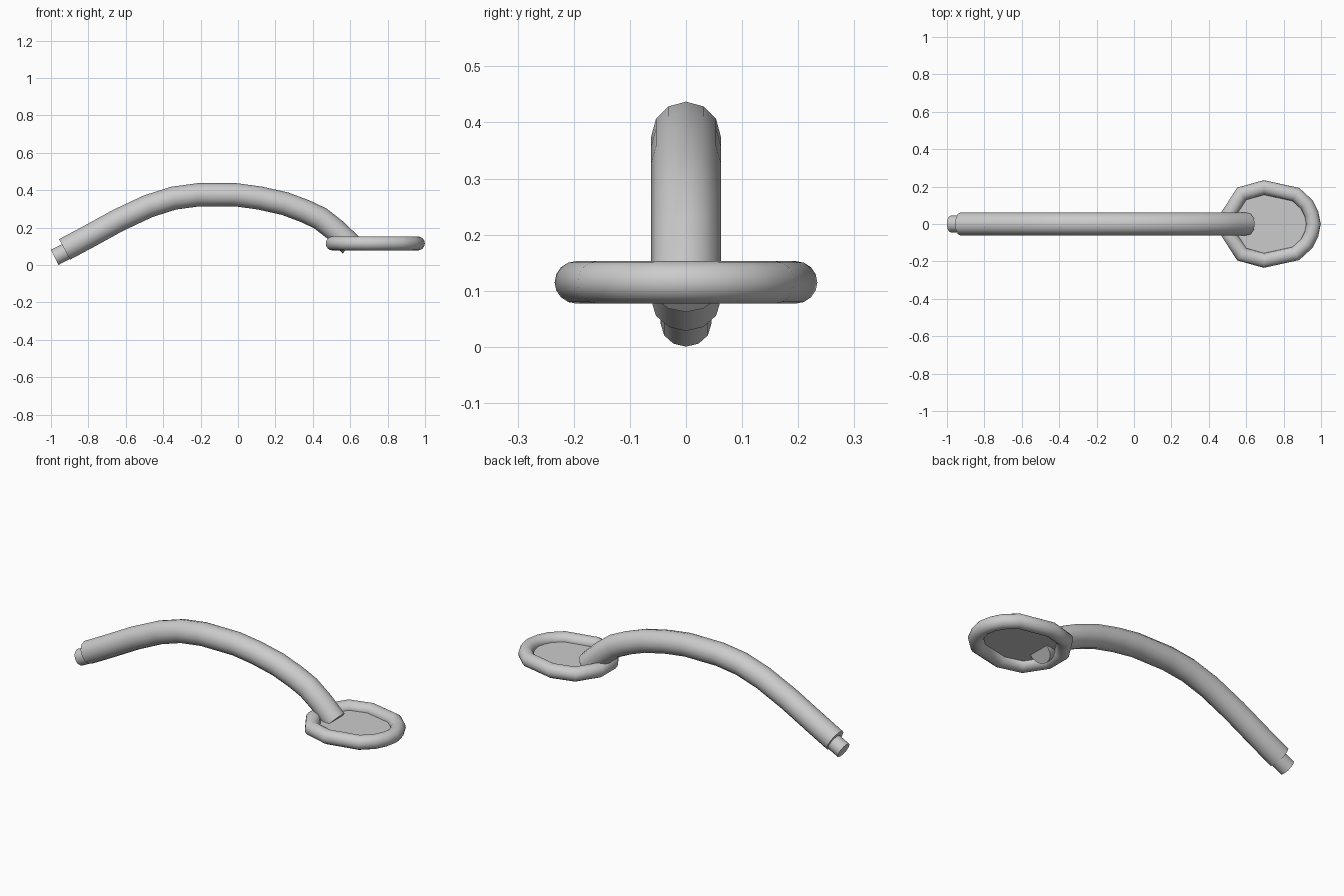
import bpy, bmesh, math
from mathutils import Vector

if "Cube" in bpy.data.objects:
    bpy.data.objects.remove(bpy.data.objects["Cube"])


def sweep(name, path, normal, radius, sides, closed=False, angle=40):
    """Round tube along a planar path, with mitred joints."""
    pts = [Vector(p) for p in path]
    n, count = Vector(normal), len(path)
    bm = bmesh.new()
    rings = []
    for i, p in enumerate(pts):
        a = pts[i - 1] if (closed or i) else None
        b = pts[(i + 1) % count] if (closed or i < count - 1) else None
        d1 = (p - a).normalized() if a is not None else (b - p).normalized()
        d2 = (b - p).normalized() if b is not None else d1
        side = n.cross((d1 + d2).normalized()).normalized()
        stretch = 1 / math.cos(d1.angle(d2, 0) / 2)
        rings.append([bm.verts.new(p + radius * (
            side * stretch * math.cos(t) + n * math.sin(t)))
            for t in (2 * math.pi * k / sides for k in range(sides))])
    for i in range(count if closed else count - 1):
        r, s = rings[i], rings[(i + 1) % count]
        for k in range(sides):
            j = (k + 1) % sides
            bm.faces.new((r[k], r[j], s[j], s[k]))
    if not closed:
        bm.faces.new(rings[0])
        bm.faces.new(rings[-1])
    return finish(name, bm, angle)


def finish(name, bm, angle):
    bmesh.ops.recalc_face_normals(bm, faces=bm.faces)
    mesh = bpy.data.meshes.new(name)
    bm.to_mesh(mesh)
    bm.free()
    ob = bpy.data.objects.new(name, mesh)
    bpy.context.collection.objects.link(ob)
    bpy.ops.object.select_all(action='DESELECT')
    ob.select_set(True)
    bpy.context.view_layer.objects.active = ob
    bpy.ops.object.shade_smooth_by_angle(angle=math.radians(angle))
    return ob


# Curved arm
arm = [(-.927, .083), (-.80, .151), (-.64, .239), (-.48, .314), (-.345, .357),
       (-.213, .375), (-.01, .375), (.115, .358), (.25, .328), (.36, .287),
       (.44, .249), (.522, .185), (.603, .107)]
sweep("curved_arm", [(x, 0, z) for x, z in arm], (0, 1, 0), .062, 12)

# Narrow plug at the lower end
sweep("end_plug", [(-.98, 0, .0405), (-.89, 0, .0865)], (0, 1, 0), .045, 12)

# Rim outline, mirrored across y
half = [(.949, .053), (.923, .105), (.865, .158), (.695, .195),
        (.576, .162), (.507, .055)]
rim = [(.96, 0, .115)] + [(x, y, .115) for x, y in half] \
    + [(x, -y, .115) for x, y in reversed(half)]
sweep("rim", rim, (0, 0, 1), .038, 16, closed=True, angle=60)

# Flat panel filling the rim
bm = bmesh.new()
bm.faces.new([bm.verts.new(p) for p in rim])
finish("panel", bm, 30)
